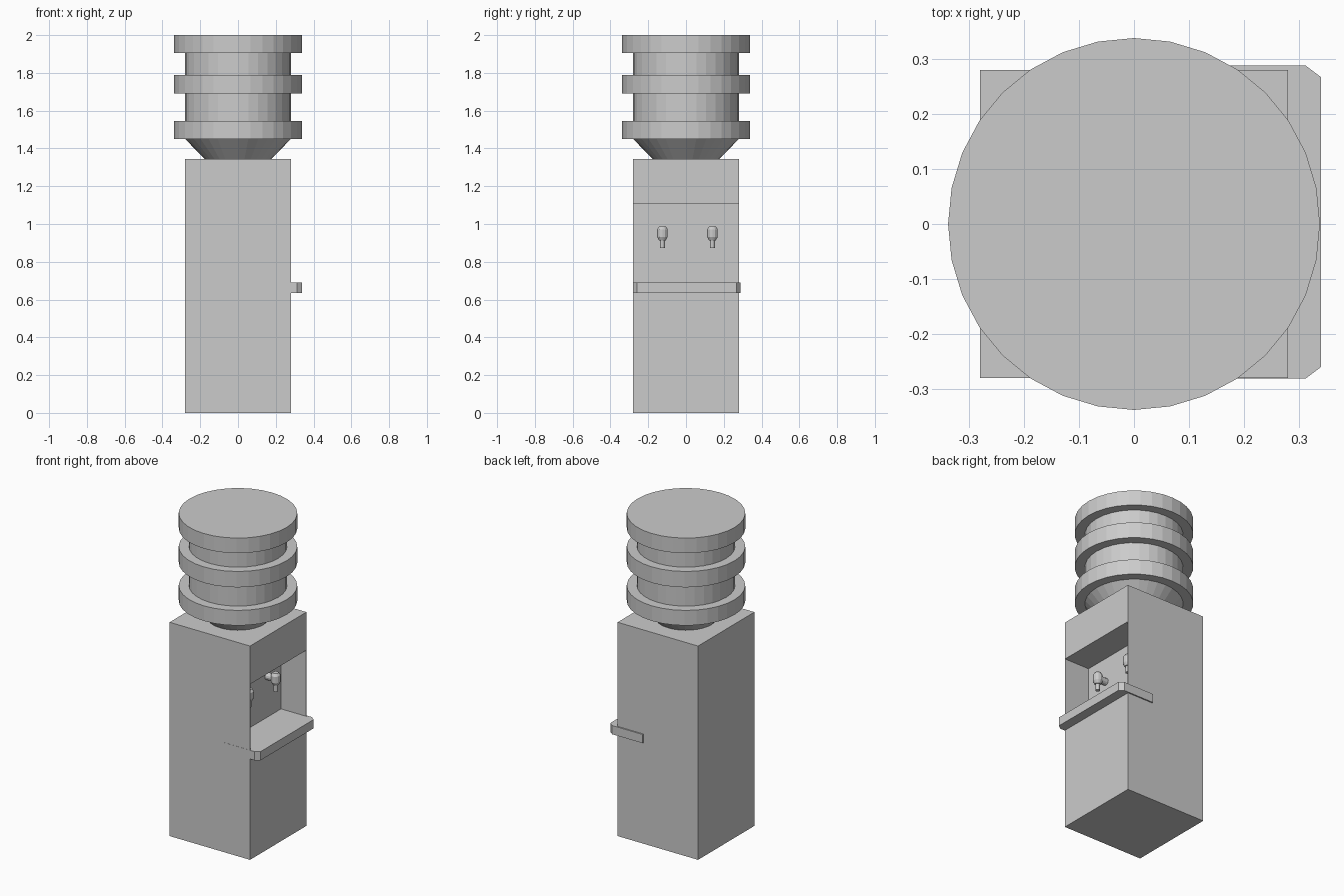
import bpy, bmesh, math
from mathutils import Matrix

if "Cube" in bpy.data.objects:
    bpy.data.objects.remove(bpy.data.objects["Cube"])


def finish(name, bm):
    bmesh.ops.recalc_face_normals(bm, faces=bm.faces[:])
    mesh = bpy.data.meshes.new(name)
    bm.to_mesh(mesh)
    bm.free()
    obj = bpy.data.objects.new(name, mesh)
    bpy.context.collection.objects.link(obj)
    return obj


def prism(name, points, offset):
    """Extrude a closed 3D outline by an offset vector."""
    bm = bmesh.new()
    face = bm.faces.new([bm.verts.new(p) for p in points])
    ext = bmesh.ops.extrude_face_region(bm, geom=[face], use_keep_orig=True)
    moved = [v for v in ext["geom"] if isinstance(v, bmesh.types.BMVert)]
    bmesh.ops.translate(bm, verts=moved, vec=offset)
    return finish(name, bm)


def lathe(name, profile, sides, matrix=Matrix()):
    """Revolve (radius, height) points around z, capped at both ends."""
    bm = bmesh.new()
    rings = []
    for r, z in profile:
        rings.append([bm.verts.new((r * math.cos(a), r * math.sin(a), z))
                      for a in (2 * math.pi * i / sides for i in range(sides))])
    for lo, hi in zip(rings, rings[1:]):
        for i in range(sides):
            j = (i + 1) % sides
            bm.faces.new((lo[i], lo[j], hi[j], hi[i]))
    bm.faces.new(rings[0])
    bm.faces.new(rings[-1])
    bm.transform(matrix)
    return finish(name, bm)


W = 0.28           # cabinet half width
BACK = 0.105       # back wall of the dispensing niche
TOP = 1.345        # cabinet height
SHELF, NICHE_TOP = 0.69, 1.105

# Cabinet with a niche in the +x face
outline = [(-W, 0), (W, 0), (W, 0.66), (BACK, 0.66), (BACK, NICHE_TOP),
           (W, NICHE_TOP), (W, TOP), (-W, TOP)]
prism("cabinet", [(x, -W, z) for x, z in outline], (0, 2 * W, 0))

# Thin side walls closing the niche
for side, label in ((-1, "front"), (1, "back")):
    y = side * W
    prism("niche_wall_" + label,
          [(BACK, y, 0.66), (W, y, 0.66), (W, y, NICHE_TOP), (BACK, y, NICHE_TOP)],
          (0, -side * 0.002, 0))

# Drip tray with clipped outer corners
tray = [(0.10, -0.281), (0.312, -0.281), (0.34, -0.26),
        (0.34, 0.267), (0.312, 0.288), (0.10, 0.288)]
prism("drip_tray", [(x, y, 0.635) for x, y in tray], (0, 0, SHELF - 0.635))

# Ribbed water bottle
R, r = 0.338, 0.28
lathe("water_bottle",
      [(0.177, TOP), (r, 1.45), (R, 1.45), (R, 1.545), (r, 1.545), (r, 1.69),
       (R, 1.69), (R, 1.79), (r, 1.79), (r, 1.905), (R, 1.905), (R, 2.0)], 32)

# Two taps: body, spout and the pipe to the niche wall
for y, label in ((-0.125, "left"), (0.14, "right")):
    lathe("tap_" + label,
          [(0.013, 0.872), (0.013, 0.912), (0.018, 0.913), (0.028, 0.932),
           (0.028, 0.972), (0.017, 0.988)], 12, Matrix.Translation((0.165, y, 0)))
    lathe("tap_pipe_" + label, [(0.022, 0), (0.022, 0.065)], 12,
          Matrix.Translation((BACK - 0.003, y, 0.95)) @ Matrix.Rotation(math.pi / 2, 4, 'Y'))
